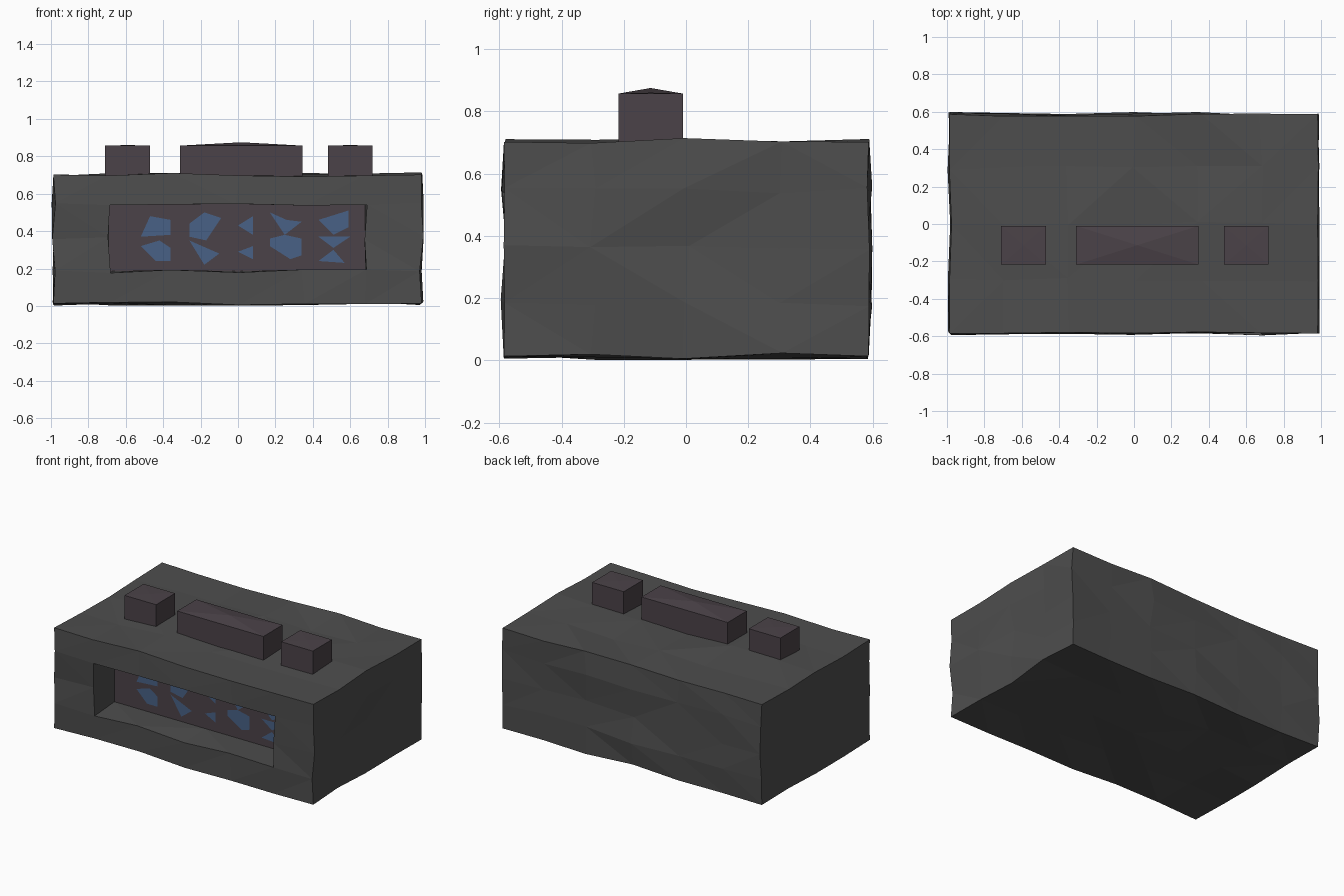
import bpy, bmesh, random
from mathutils import Vector, Matrix

if "Cube" in bpy.data.objects:
    bpy.data.objects.remove(bpy.data.objects["Cube"])

random.seed(4)


def material(name, rgb):
    m = bpy.data.materials.new(name)
    m.diffuse_color = (*rgb, 1)
    m.use_nodes = True
    m.node_tree.nodes["Principled BSDF"].inputs["Base Color"].default_value = m.diffuse_color
    return m


CASE = material("case_dark", (0.075, 0.075, 0.075))
PLUM = material("plum", (0.07, 0.055, 0.065))
BLUE = material("blue_glow", (0.065, 0.12, 0.24))


def make_object(name, bm, mat):
    bmesh.ops.recalc_face_normals(bm, faces=bm.faces)
    mesh = bpy.data.meshes.new(name)
    bm.to_mesh(mesh)
    bm.free()
    mesh.materials.append(mat)
    ob = bpy.data.objects.new(name, mesh)
    bpy.context.collection.objects.link(ob)
    return ob


def box(lo, hi):
    bm = bmesh.new()
    lo, hi = Vector(lo), Vector(hi)
    bmesh.ops.create_cube(bm, size=1, matrix=Matrix.Translation((lo + hi) / 2)
                          @ Matrix.Diagonal((*(hi - lo), 1)))
    return bm


# Case: a box cut into irregular panels, with a window pushed into the front
X0, X1, Z0, Z1 = -0.69, 0.68, 0.185, 0.545
FRONT, SCREEN = -0.585, -0.355
LO, HI = Vector((-0.987, FRONT, 0.013)), Vector((0.982, 0.587, 0.702))
bm = box(LO, HI)
for axis, cuts in enumerate(((X0, -0.35, 0, 0.35, X1), (-0.3, 0, 0.3), (Z0, 0.36, Z1))):
    for c in cuts:
        co, no = Vector(), Vector()
        co[axis], no[axis] = c, 1
        bmesh.ops.bisect_plane(bm, geom=bm.verts[:] + bm.edges[:] + bm.faces[:],
                               plane_co=co, plane_no=no)
window = []
for f in bm.faces:
    c = f.calc_center_median()
    if c.y < FRONT + 0.001 and X0 < c.x < X1 and Z0 < c.z < Z1:
        window.append(f)
new = bmesh.ops.extrude_face_region(bm, geom=window)["geom"]
for v in new:
    if isinstance(v, bmesh.types.BMVert):
        v.co.y = SCREEN
bmesh.ops.delete(bm, geom=[f for f in window if f.is_valid], context="FACES")
bmesh.ops.delete(bm, geom=[f for f in bm.faces
                           if abs(f.calc_center_median().y - SCREEN) < 1e-4],
                 context="FACES")

# Hand-cut unevenness everywhere except the outer corners and the screen rim
for v in bm.verts:
    at_limit = sum(min(abs(v.co[i] - LO[i]), abs(v.co[i] - HI[i])) < 1e-4 for i in range(3))
    if at_limit < 3 and abs(v.co.y - SCREEN) > 1e-4:
        v.co += Vector([random.uniform(-0.012, 0.012) for _ in range(3)])
bmesh.ops.triangulate(bm, faces=bm.faces)
make_object("clock_case", bm, CASE)


def flat_panels(name, outlines, y, mat):
    bm = bmesh.new()
    for pts in outlines:
        bm.faces.new([bm.verts.new((x, y, z)) for x, z in pts])
    ob = make_object(name, bm, mat)
    for p in ob.data.polygons:
        if p.normal.y > 0:
            p.flip()
    return ob


# Screen at the back of the window
flat_panels("screen", [[(X0, Z0), (X1, Z0), (X1, Z1), (X0, Z1)]], SCREEN, PLUM)

# Angular blue patches glowing on the screen
PATCHES = [
    [(-0.52, 0.37), (-0.36, 0.38), (-0.36, 0.46), (-0.47, 0.48)],
    [(-0.52, 0.32), (-0.42, 0.35), (-0.36, 0.31), (-0.36, 0.24), (-0.44, 0.24)],
    [(-0.26, 0.37), (-0.17, 0.35), (-0.09, 0.47), (-0.18, 0.50), (-0.26, 0.44)],
    [(-0.26, 0.35), (-0.18, 0.22), (-0.10, 0.28)],
    [(0.0, 0.43), (0.08, 0.38), (0.08, 0.48)],
    [(0.0, 0.29), (0.08, 0.25), (0.08, 0.32)],
    [(0.17, 0.50), (0.25, 0.38), (0.34, 0.45), (0.26, 0.46)],
    [(0.17, 0.32), (0.28, 0.25), (0.34, 0.27), (0.34, 0.36), (0.25, 0.38), (0.17, 0.36)],
    [(0.43, 0.46), (0.51, 0.38), (0.59, 0.42), (0.59, 0.51)],
    [(0.43, 0.37), (0.51, 0.31), (0.60, 0.37)],
    [(0.43, 0.24), (0.57, 0.23), (0.51, 0.30)],
]
flat_panels("screen_patches", PATCHES, SCREEN - 0.004, BLUE)

# Three buttons on top; the long middle one is peaked
for name, x0, x1, peak in (("left_button", -0.71, -0.47, 0.003),
                           ("middle_button", -0.31, 0.345, 0.018),
                           ("right_button", 0.48, 0.72, 0.003)):
    bm = box((x0, -0.217, 0.68), (x1, -0.01, 0.857))
    bm.faces.ensure_lookup_table()
    top = max(bm.faces, key=lambda f: f.calc_center_median().z)
    tip = bmesh.ops.poke(bm, faces=[top])["verts"][0]
    tip.co.z += peak
    make_object(name, bm, PLUM)
